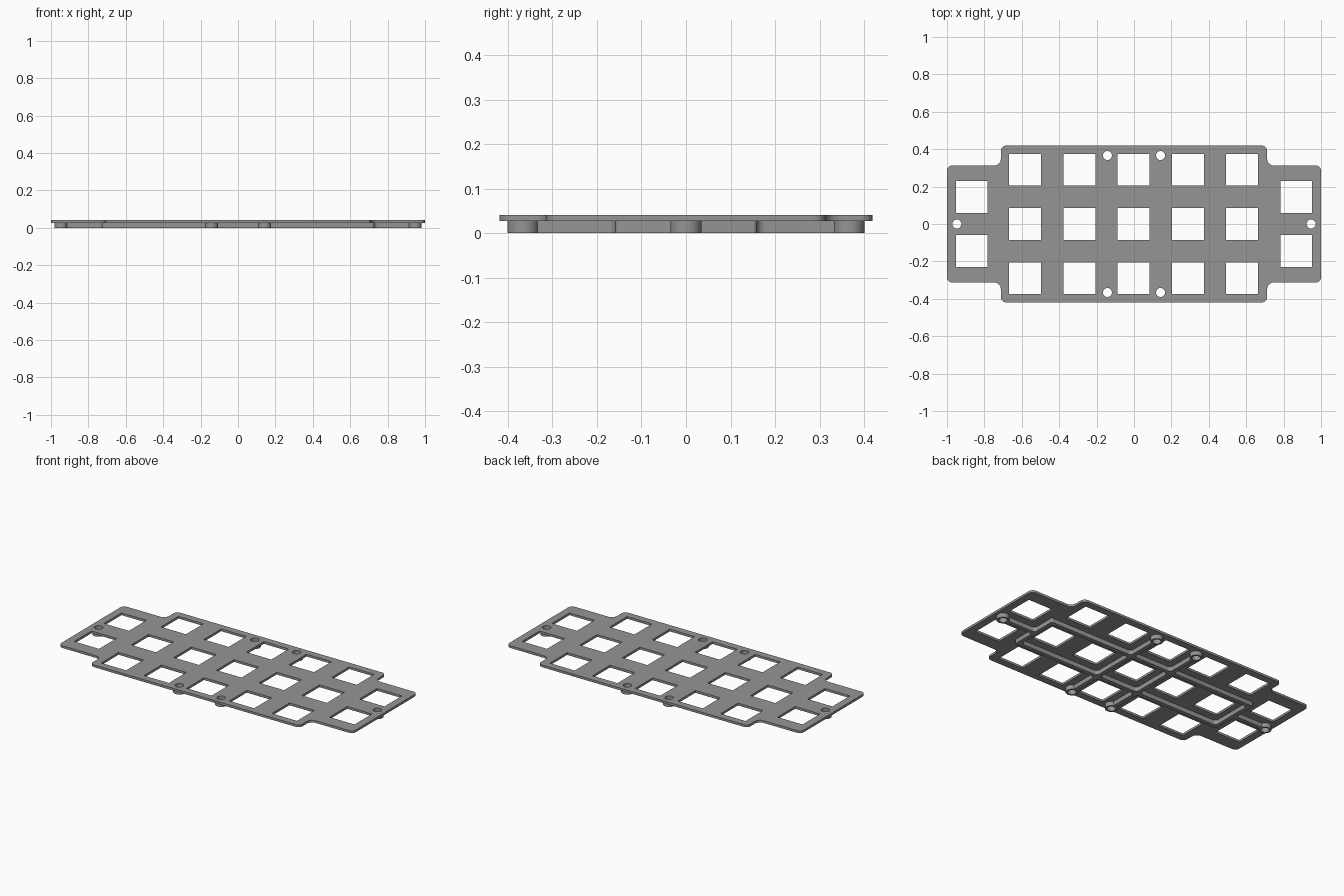
import bpy, bmesh, math
from mathutils import Vector

if "Cube" in bpy.data.objects:
    bpy.data.objects.remove(bpy.data.objects["Cube"])

grey = bpy.data.materials.new("mid_grey")
grey.diffuse_color = (0.30, 0.30, 0.30, 1)
grey.use_nodes = True
grey.node_tree.nodes["Principled BSDF"].inputs["Base Color"].default_value = grey.diffuse_color

PITCH = 0.29      # spacing of the square openings
HALF = 0.085      # half width of an opening
RIB = 0.0125      # half width of a rib


def rounded(points, steps=6):
    """Closed outline from (x, y, radius) corners, each turned into an arc."""
    out, n = [], len(points)
    for i, (x, y, r) in enumerate(points):
        p = Vector((x, y))
        if r == 0:
            out.append(p)
            continue
        a = (Vector(points[i - 1][:2]) - p).normalized()
        b = (Vector(points[(i + 1) % n][:2]) - p).normalized()
        c = p + (a + b) * r      # right-angle corners only
        for k in range(steps + 1):
            t = k / steps * math.pi / 2
            out.append(c - b * r * math.cos(t) - a * r * math.sin(t))
    return out


def mirror_x(half):
    return half + [(-x, y, r) for x, y, r in reversed(half)]


def mirror_y(half):
    return [(x, -y, r) for x, y, r in reversed(half)] + half


def circle(cx, cy, r, n=32):
    return [(cx + r * math.cos(k * math.tau / n), cy + r * math.sin(k * math.tau / n))
            for k in range(n)]


def rect(cx, cy, hx, hy, r=0):
    return rounded([(cx - hx, cy - hy, r), (cx + hx, cy - hy, r),
                    (cx + hx, cy + hy, r), (cx - hx, cy + hy, r)])


def slab(name, loops, z0, z1):
    """Flat part with holes: the loops are filled and given thickness."""
    cu = bpy.data.curves.new(name, 'CURVE')
    cu.dimensions = '2D'
    cu.fill_mode = 'BOTH'
    cu.extrude = (z1 - z0) / 2
    for loop in loops:
        s = cu.splines.new('POLY')
        s.points.add(len(loop) - 1)
        for pt, co in zip(s.points, loop):
            pt.co = (co[0], co[1], 0, 1)
        s.use_cyclic_u = True
    tmp = bpy.data.objects.new(name + "_outline", cu)
    bpy.context.collection.objects.link(tmp)
    bpy.context.view_layer.update()
    me = bpy.data.meshes.new_from_object(tmp.evaluated_get(bpy.context.evaluated_depsgraph_get()))
    bpy.data.objects.remove(tmp)
    bm = bmesh.new()
    bm.from_mesh(me)
    bmesh.ops.remove_doubles(bm, verts=bm.verts, dist=1e-5)
    bmesh.ops.translate(bm, verts=bm.verts, vec=(0, 0, (z0 + z1) / 2))
    bmesh.ops.recalc_face_normals(bm, faces=bm.faces)
    bm.to_mesh(me)
    bm.free()
    me.materials.clear()
    me.materials.append(grey)
    ob = bpy.data.objects.new(name, me)
    bpy.context.collection.objects.link(ob)
    bpy.ops.object.select_all(action='DESELECT')
    ob.select_set(True)
    bpy.context.view_layer.objects.active = ob
    bpy.ops.object.shade_smooth_by_angle(angle=math.radians(35))
    return ob


# screw positions
screws = [(sx * 0.142, sy * 0.366) for sx in (-1, 1) for sy in (-1, 1)]
screws += [(-0.947, 0), (0.947, 0)]

# top plate: stepped outline, square openings and screw holes
edge = mirror_y([(1.0, 0.313, 0.028), (0.712, 0.313, 0.035), (0.712, 0.419, 0.028)])
loops = [rounded(mirror_x(edge))]
loops += [rect(i * PITCH - 0.002, j * PITCH, HALF, HALF)
          for i in range(-2, 3) for j in (-1, 0, 1)]
loops += [rect(sx * 0.868, sy * PITCH / 2, HALF, HALF) for sx in (-1, 1) for sy in (-1, 1)]
loops += [circle(x, y, 0.024) for x, y in screws]
slab("top_plate", loops, 0.027, 0.041)

# stiffening ribs under the plate
X, Y, V, F = 0.715, 0.146, 0.143, 0.02
side = mirror_y([(0.918, RIB, 0), (X + RIB, RIB, F), (X + RIB, Y + RIB, 0.008),
                 (V + RIB, Y + RIB, F), (V + RIB, 0.337, 0), (V - RIB, 0.337, 0),
                 (V - RIB, Y + RIB, F)])
mid, half_len = (X + V) / 2, (X - V) / 2 - RIB
cells = [rect(0, 0, V - RIB, Y - RIB, F)]
cells += [rect(s * mid, 0, half_len, Y - RIB, F) for s in (-1, 1)]
slab("stiffening_ribs", [rounded(mirror_x(side))] + cells, 0.0, 0.027)

# hollow screw standoffs
for i, (x, y) in enumerate(screws):
    slab(f"standoff_{i + 1}", [circle(x, y, 0.035), circle(x, y, 0.024)], 0.0, 0.027)
